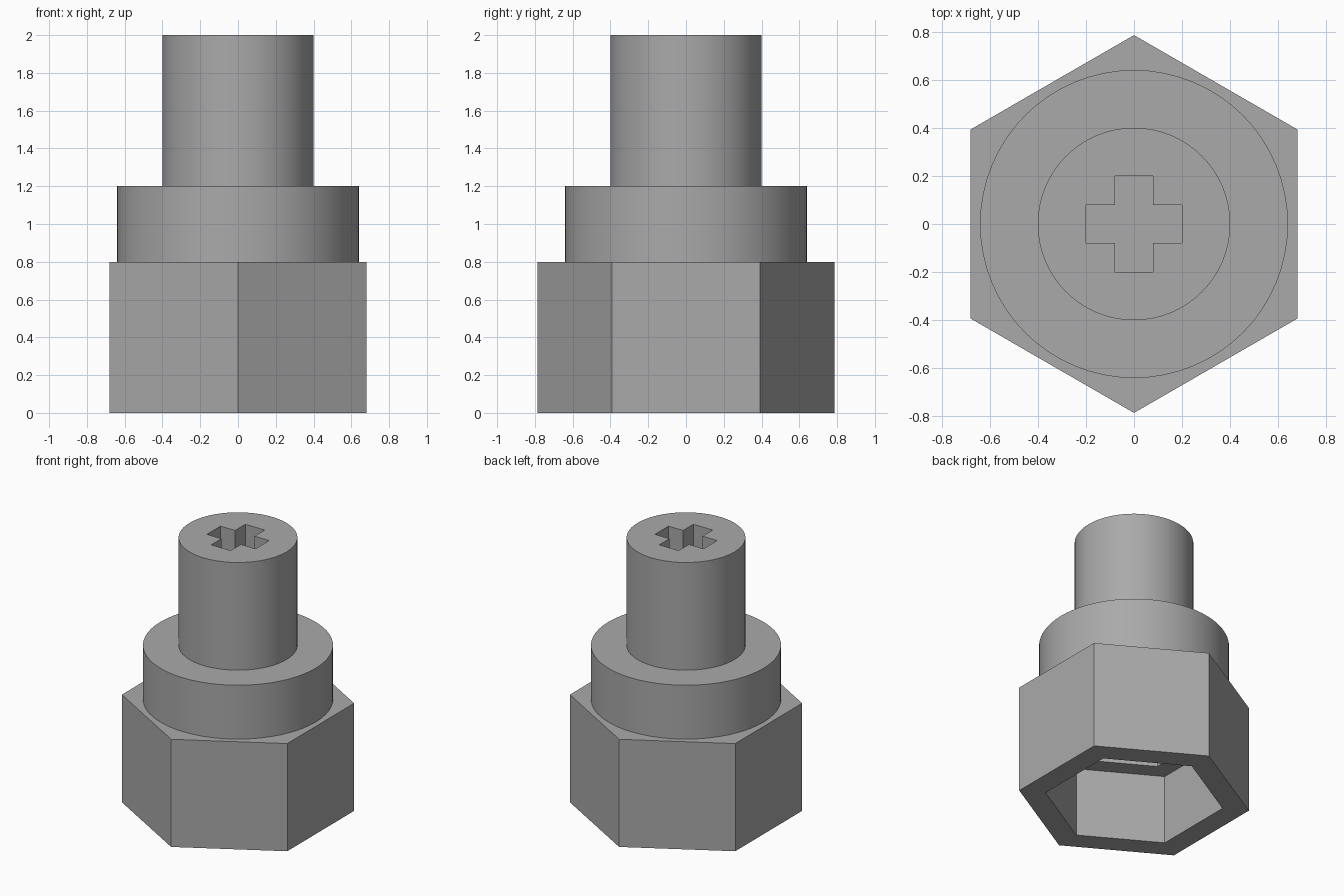
import bpy
import math

cube = bpy.data.objects.get("Cube")
if cube:
    bpy.data.objects.remove(cube, do_unlink=True)

# Single satin grey finish
grey = bpy.data.materials.new("plain_grey")
grey.use_nodes = True
colour = (0.4, 0.4, 0.4, 1)
grey.diffuse_color = colour
grey.node_tree.nodes["Principled BSDF"].inputs["Base Color"].default_value = colour


def prism(name, sides, radius, bottom, top):
    """Upright prism with a corner on the y axis."""
    bpy.ops.mesh.primitive_cylinder_add(vertices=sides, radius=radius, depth=top - bottom,
                                        location=(0, 0, (top + bottom) / 2))
    obj = bpy.context.object
    obj.name = name
    obj.data.materials.append(grey)
    return obj


def box(name, size, location):
    bpy.ops.mesh.primitive_cube_add(size=1, location=location)
    obj = bpy.context.object
    obj.name = name
    obj.scale = size
    obj.data.materials.append(grey)
    bpy.ops.object.transform_apply(location=False, rotation=False, scale=True)
    return obj


def cut(target, cutter):
    mod = target.modifiers.new("cut", 'BOOLEAN')
    mod.operation = 'DIFFERENCE'
    mod.solver = 'EXACT'
    mod.object = cutter
    bpy.context.view_layer.objects.active = target
    bpy.ops.object.modifier_apply(modifier=mod.name)
    bpy.data.objects.remove(cutter, do_unlink=True)


def smooth(obj):
    bpy.ops.object.select_all(action='DESELECT')
    obj.select_set(True)
    bpy.context.view_layer.objects.active = obj
    bpy.ops.object.shade_smooth_by_angle(angle=math.radians(30))


# Hexagonal nut with a stepped hexagonal socket underneath
nut = prism("hex_nut", 6, 0.785, 0, 0.8)
cut(nut, prism("socket_cutter", 6, 0.605, -0.1, 0.515))
cut(nut, prism("step_cutter", 6, 0.46, 0.4, 0.7))

# Round collar on the nut
collar = prism("collar", 64, 0.64, 0.8, 1.2)
smooth(collar)

# Shaft with a cross-shaped drive recess in its end
shaft = prism("shaft", 64, 0.4, 1.2, 2.0)
for size in ((0.4, 0.16, 0.8), (0.16, 0.4, 0.8)):
    cut(shaft, box("slot_cutter", size, (0, 0, 2.0)))
smooth(shaft)
